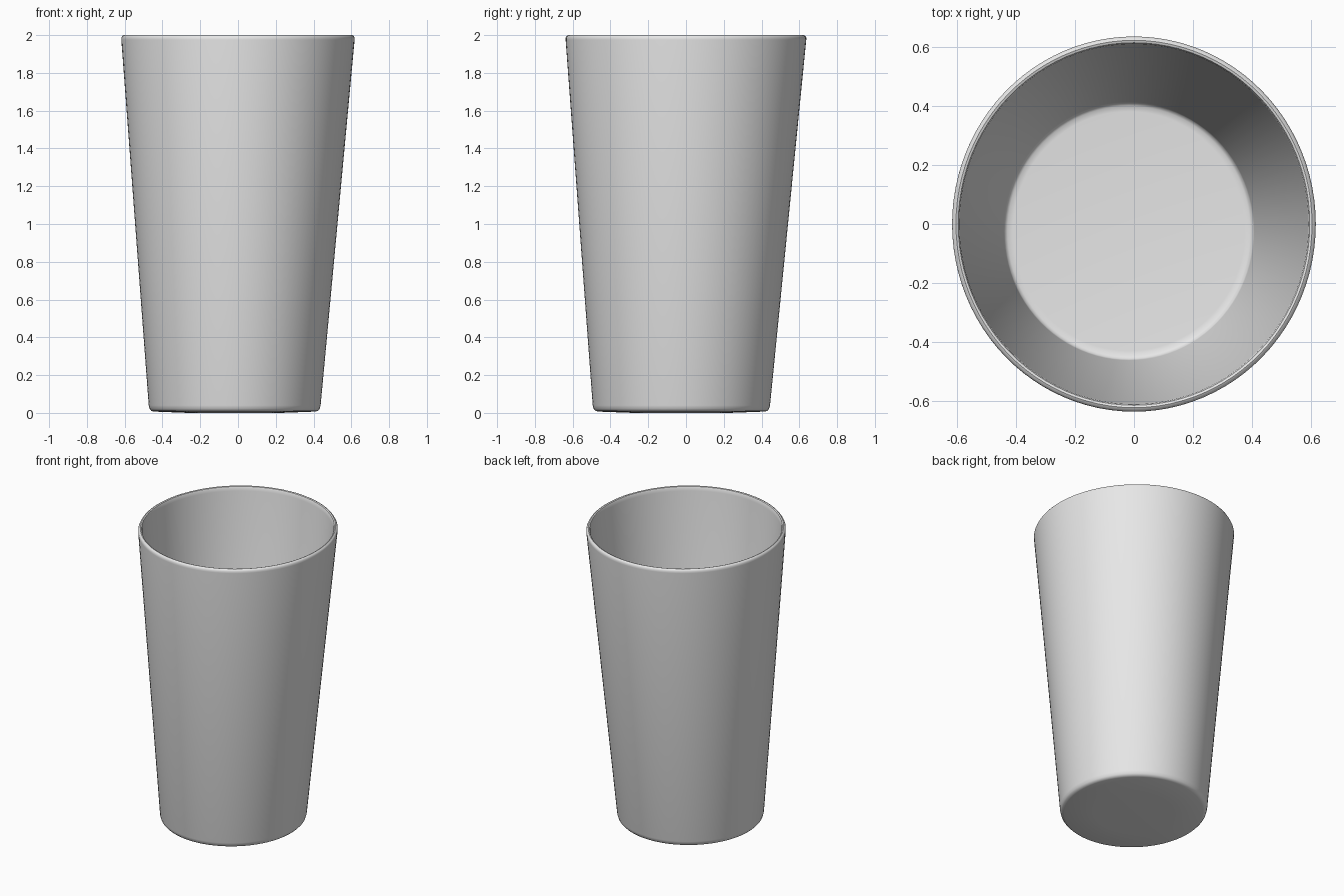
import bpy, bmesh, math

if "Cube" in bpy.data.objects:
    bpy.data.objects.remove(bpy.data.objects["Cube"])

SIDES = 96
HEIGHT = 2.0

# Cup section: (radius, height), from the centre of the base, up the outside,
# over the rounded rim and down the inside to the floor
profile = [
    (0.25, 0.0), (0.435, 0.007), (0.448, 0.011), (0.457, 0.021), (0.462, 0.04),
    (0.627, 1.975), (0.627, 1.987), (0.622, 1.996), (0.614, 2.0),
    (0.606, 1.997), (0.602, 1.988), (0.600, 1.97),
    (0.432, 0.075), (0.428, 0.061), (0.418, 0.054), (0.40, 0.052),
]


def ring(bm, radius, z):
    """Slightly oval ring; the cup leans a little toward its base."""
    lean = 1 - z / HEIGHT
    cx, cy = -0.018 * lean, -0.025 * lean
    verts = []
    for i in range(SIDES):
        a = 2 * math.pi * i / SIDES
        verts.append(bm.verts.new((cx + radius * 0.985 * math.cos(a),
                                   cy + radius * 1.016 * math.sin(a), z)))
    return verts


bm = bmesh.new()
rings = [ring(bm, r, z) for r, z in profile]

# Walls and rim
for low, high in zip(rings, rings[1:]):
    for i in range(SIDES):
        j = (i + 1) % SIDES
        bm.faces.new((low[i], low[j], high[j], high[i]))

# Underside and inner floor
bm.faces.new(rings[0][::-1])
bm.faces.new(rings[-1])
bmesh.ops.recalc_face_normals(bm, faces=bm.faces)

mesh = bpy.data.meshes.new("cup")
bm.to_mesh(mesh)
bm.free()

# Plain grey finish
grey = bpy.data.materials.new("light grey")
grey.diffuse_color = (0.8, 0.8, 0.8, 1)
grey.use_nodes = True
grey.node_tree.nodes["Principled BSDF"].inputs["Base Color"].default_value = grey.diffuse_color
mesh.materials.append(grey)

cup = bpy.data.objects.new("cup", mesh)
bpy.context.collection.objects.link(cup)
bpy.context.view_layer.objects.active = cup
cup.select_set(True)
bpy.ops.object.shade_smooth_by_angle(angle=math.radians(40))
